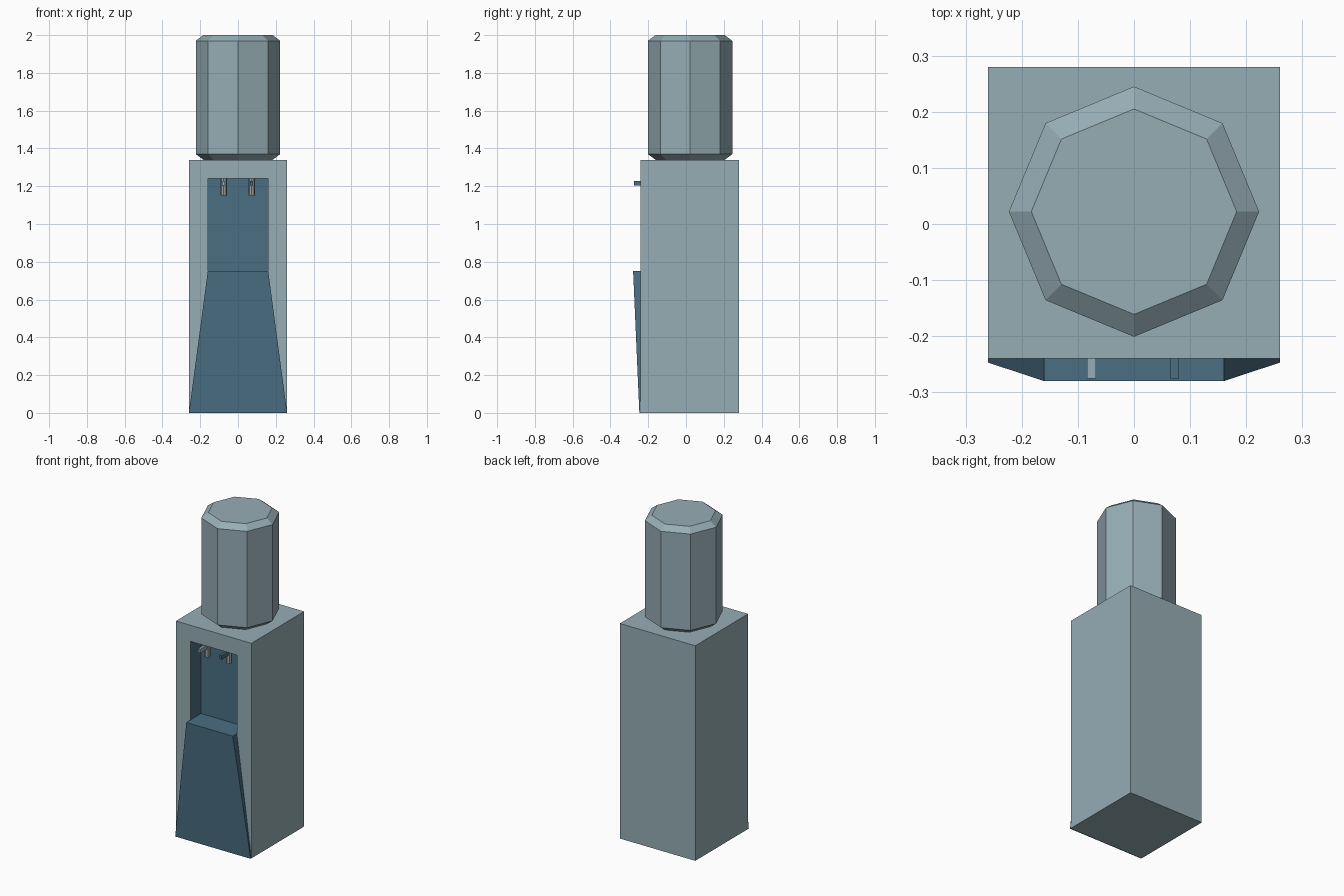
import bpy, bmesh, math
from mathutils import Vector

if "Cube" in bpy.data.objects:
    bpy.data.objects.remove(bpy.data.objects["Cube"])


def mat(name, col):
    m = bpy.data.materials.new(name)
    m.diffuse_color = (*col, 1)
    m.use_nodes = True
    m.node_tree.nodes["Principled BSDF"].inputs["Base Color"].default_value = m.diffuse_color
    return m


GREY = mat("pale blue grey", (0.305, 0.418, 0.462))
BLUE = mat("dark slate blue", (0.069, 0.156, 0.223))
METAL = mat("tap grey", (0.33, 0.36, 0.36))


def finish(name, bm, *mats):
    bmesh.ops.recalc_face_normals(bm, faces=bm.faces[:])
    me = bpy.data.meshes.new(name)
    bm.to_mesh(me)
    bm.free()
    for m in mats:
        me.materials.append(m)
    ob = bpy.data.objects.new(name, me)
    bpy.context.collection.objects.link(ob)
    return ob


def box_bm(x0, x1, y0, y1, z0, z1):
    bm = bmesh.new()
    bmesh.ops.create_cube(bm, size=1)
    for v in bm.verts:
        v.co = Vector((x1 if v.co.x > 0 else x0,
                       y1 if v.co.y > 0 else y0,
                       z1 if v.co.z > 0 else z0))
    return bm


def stack(name, cx, cy, rings, sides, material):
    """Closed lathe: rings of (radius, z)."""
    bm = bmesh.new()
    loops = [[bm.verts.new((cx + r * math.cos(2 * math.pi * i / sides),
                            cy + r * math.sin(2 * math.pi * i / sides), z))
              for i in range(sides)] for r, z in rings]
    for a, b in zip(loops, loops[1:]):
        for i in range(sides):
            j = (i + 1) % sides
            bm.faces.new((a[i], a[j], b[j], b[i]))
    bm.faces.new(loops[0][::-1])
    bm.faces.new(loops[-1])
    return finish(name, bm, material)


# cabinet with recessed dispensing bay
bm = box_bm(-0.26, 0.26, -0.24, 0.28, 0, 1.34)
bm.faces.ensure_lookup_table()
front = min(bm.faces, key=lambda f: f.calc_center_median().y)
bmesh.ops.inset_region(bm, faces=[front], thickness=0.1)
for v in front.verts:
    v.co.x = math.copysign(0.16, v.co.x)
    v.co.z = 1.24 if v.co.z > 0.67 else 0.75
inner = bmesh.ops.inset_region(bm, faces=[front], thickness=0.0)["faces"]
for v in front.verts:
    v.co.y = -0.135
for f in inner + [front]:
    f.material_index = 1
finish("cabinet", bm, GREY, BLUE)

# sloped front panel, tapering upward into the drip shelf
bm = box_bm(-0.26, 0.26, -0.247, -0.24, 0, 0.75)
for v in bm.verts:
    if v.co.z > 0.5:
        v.co.x = math.copysign(0.16, v.co.x)
        if v.co.y < -0.243:
            v.co.y = -0.28
finish("front_panel", bm, BLUE)

# water bottle
stack("water_bottle", 0, 0.022,
      [(0.183, 1.34), (0.223, 1.37), (0.223, 1.97), (0.183, 2.0)], 8, GREY)

# taps with levers
for side, x, lever in (("left", -0.076, GREY), ("right", 0.072, BLUE)):
    stack(side + "_tap_spout", x, -0.192, [(0.017, 1.15), (0.017, 1.24)], 8, METAL)
    finish(side + "_tap_lever",
           box_bm(x - 0.008, x + 0.008, -0.275, -0.195, 1.203, 1.228), lever)
